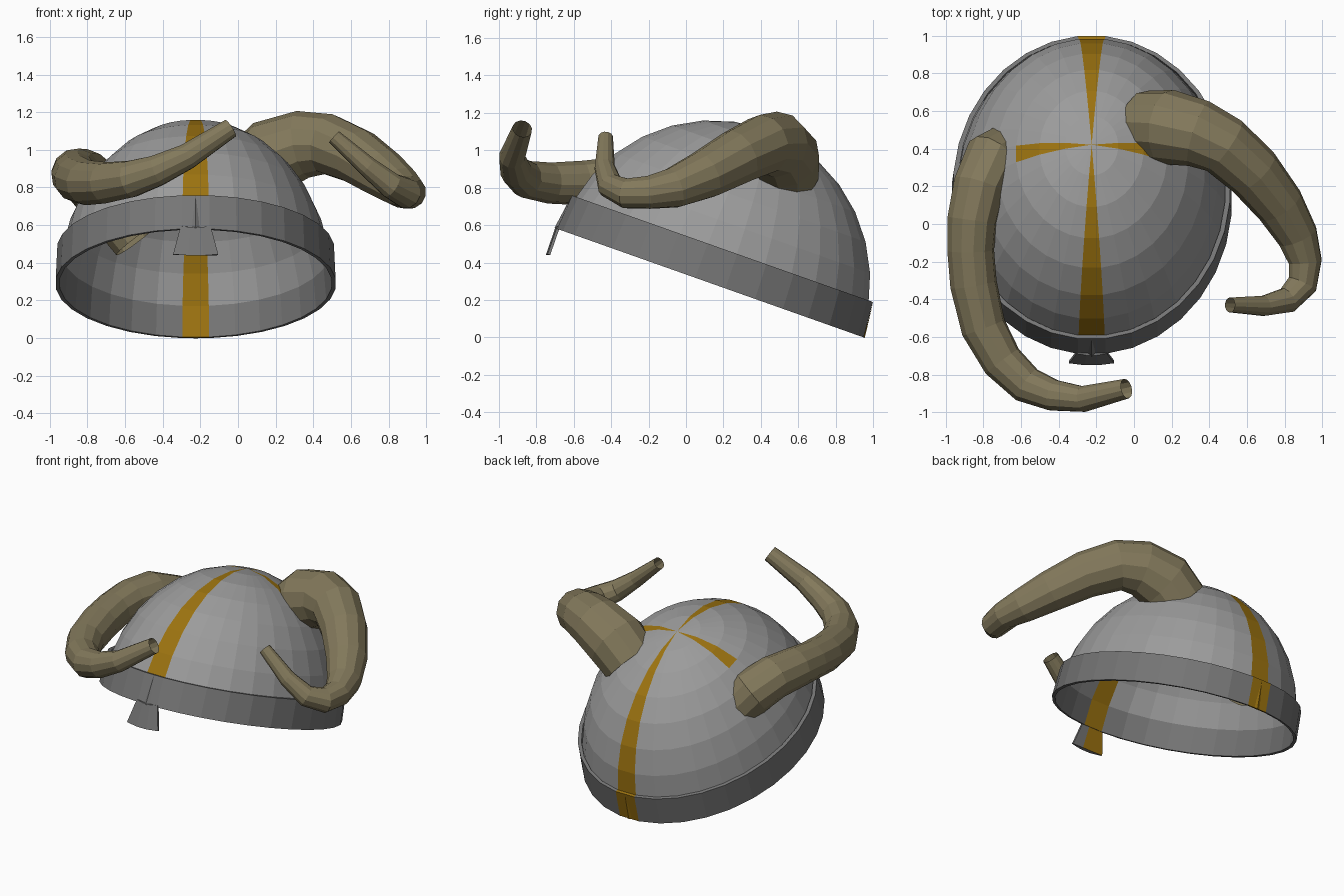
import bpy, bmesh, math
from mathutils import Matrix, Vector

if "Cube" in bpy.data.objects:
    bpy.data.objects.remove(bpy.data.objects["Cube"])

SEG = 32


def material(name, rgb):
    m = bpy.data.materials.new(name)
    m.diffuse_color = (*rgb, 1)
    m.use_nodes = True
    m.node_tree.nodes["Principled BSDF"].inputs["Base Color"].default_value = m.diffuse_color
    return m


STEEL = material("light steel", (0.33, 0.33, 0.33))
DARK = material("dark steel", (0.18, 0.18, 0.18))
GOLD = material("gold", (0.33, 0.17, 0.005))
HORN = material("horn", (0.225, 0.19, 0.105))

# Helmet frame: leaning back, off to one side
FRAME = Matrix.Translation((-0.225, 0.13, 0.29)) @ Matrix.Rotation(math.radians(-19.5), 4, 'X')


def finish(name, bm, mats):
    bmesh.ops.recalc_face_normals(bm, faces=bm.faces)
    me = bpy.data.meshes.new(name)
    bm.to_mesh(me)
    bm.free()
    for m in mats:
        me.materials.append(m)
    ob = bpy.data.objects.new(name, me)
    bpy.context.collection.objects.link(ob)
    return ob


def lathe(name, rings, mats, rule, pole=None):
    """Elliptical rings (rx, ry, z) joined in columns; column 0 faces +x, 8 the back."""
    bm = bmesh.new()
    rows = []
    for rx, ry, z in rings:
        row = []
        for k in range(SEG):
            a = (k - 0.5) * 2 * math.pi / SEG
            row.append(bm.verts.new((rx * math.cos(a), ry * math.sin(a), z)))
        rows.append(row)
    for i in range(len(rows) - 1):
        for k in range(SEG):
            j = (k + 1) % SEG
            f = bm.faces.new((rows[i][k], rows[i][j], rows[i + 1][j], rows[i + 1][k]))
            f.material_index = rule(i, k)
    if pole is not None:
        tip = bm.verts.new((0, 0, pole))
        for k in range(SEG):
            f = bm.faces.new((rows[-1][k], rows[-1][(k + 1) % SEG], tip))
            f.material_index = rule(len(rows) - 1, k)
    ob = finish(name, bm, mats)
    ob.matrix_world = FRAME
    return ob


# Dome: half ellipsoid with long front/back stripes and short side stripes
RX, RY, H = 0.725, 0.857, 0.873
dome_rings = []
for i in range(8):
    t = i * math.pi / 16
    dome_rings.append((RX * math.cos(t), RY * math.cos(t), H * math.sin(t)))


def dome_colour(i, k):
    if k in (8, 24) or (k in (0, 16) and i >= 5):
        return 1
    return 2 if i == 0 else 0


lathe("dome", dome_rings, [STEEL, GOLD, DARK], dome_colour, pole=H)

# Rim band: bottom lip, outer wall, top lip
lathe("rim_band",
      [(RX, RY, 0.0), (0.747, 0.874, 0.0), (0.738, 0.857, 0.195), (0.712, 0.838, 0.195)],
      [DARK, GOLD], lambda i, k: int(k == 8))

# Nose guard: flared plate with a raised centre strip, partly gold inside
bm = bmesh.new()
front, back = [], []
COLS = (-1, -0.33, 0.33, 1)
for w, y, z in ((0.08, -0.688, 0.595), (0.12, -0.740, 0.445)):
    front.append([bm.verts.new((-0.225 + s * w, y - (0.010 if abs(s) < 1 else 0),
                                z - (0.006 if abs(s) < 1 else 0))) for s in COLS])
    back.append([bm.verts.new((-0.225 + s * w, y + 0.014, z - 0.005)) for s in COLS])
for c in range(3):
    bm.faces.new((front[0][c], front[0][c + 1], front[1][c + 1], front[1][c]))
    inside = bm.faces.new((back[0][c + 1], back[0][c], back[1][c], back[1][c + 1]))
    inside.material_index = int(c < 2)
    for r in (0, 1):
        bm.faces.new((front[r][c], front[r][c + 1], back[r][c + 1], back[r][c]))
for c in (0, 3):
    bm.faces.new((front[0][c], front[1][c], back[1][c], back[0][c]))
finish("nose_guard", bm, [DARK, GOLD])


def band_ridge(name, s, mat, out):
    """Slim wedge on the band, wide at the bottom and pointed at the top."""
    bm = bmesh.new()
    pts = [bm.verts.new(p) for p in ((-0.022, s * 0.869, 0), (0.022, s * 0.869, 0),
                                     (0, s * (0.872 + out), 0), (0, s * 0.855, 0.194))]
    for tri in ((0, 2, 3), (2, 1, 3), (0, 1, 2), (0, 3, 1)):
        bm.faces.new([pts[i] for i in tri])
    finish(name, bm, [mat]).matrix_world = FRAME


band_ridge("front_band_ridge", -1, DARK, 0.012)
band_ridge("back_band_ridge", 1, GOLD, 0.004)


def horn(name, path, sides=12):
    """Tapered faceted open tube through (x, y, z, radius) stations."""
    bm = bmesh.new()
    pts = [Vector(p[:3]) for p in path]
    rows, prev, side = [], None, None
    for i, p in enumerate(pts):
        d = (pts[min(i + 1, len(pts) - 1)] - pts[max(i - 1, 0)]).normalized()
        if prev is None:
            side = d.orthogonal().normalized()
        else:
            side = prev.rotation_difference(d) @ side
        prev = d
        up = d.cross(side)
        r = path[i][3]
        row = []
        for k in range(sides):
            a = 2 * math.pi * k / sides
            row.append(bm.verts.new(p + r * (math.cos(a) * side + math.sin(a) * up)))
        rows.append(row)
    for a, b in zip(rows, rows[1:]):
        for k in range(sides):
            j = (k + 1) % sides
            bm.faces.new((a[k], a[j], b[j], b[k]))
    finish(name, bm, [HORN])


# Horn curling out, forward and up across the front
horn("left_horn", [
    (-0.54, 0.38, 0.52, 0.135), (-0.66, 0.40, 0.68, 0.145), (-0.755, 0.35, 0.80, 0.15),
    (-0.82, 0.20, 0.865, 0.142), (-0.86, 0.02, 0.875, 0.133), (-0.868, -0.14, 0.865, 0.125),
    (-0.853, -0.32, 0.845, 0.125), (-0.80, -0.55, 0.825, 0.12), (-0.70, -0.73, 0.825, 0.11),
    (-0.57, -0.855, 0.845, 0.10), (-0.43, -0.91, 0.89, 0.085),
    (-0.27, -0.93, 0.965, 0.07), (-0.04, -0.875, 1.115, 0.053)])

# Horn arching out from the top and curling round the side
horn("right_horn", [
    (0.06, 0.52, 0.86, 0.19), (0.18, 0.515, 0.97, 0.20), (0.345, 0.48, 1.03, 0.18),
    (0.48, 0.415, 1.03, 0.162), (0.635, 0.275, 0.965, 0.15), (0.775, 0.10, 0.87, 0.132),
    (0.87, -0.065, 0.80, 0.11), (0.91, -0.20, 0.775, 0.09), (0.895, -0.32, 0.77, 0.082),
    (0.815, -0.405, 0.81, 0.07), (0.69, -0.435, 0.91, 0.055), (0.51, -0.43, 1.07, 0.04)])
